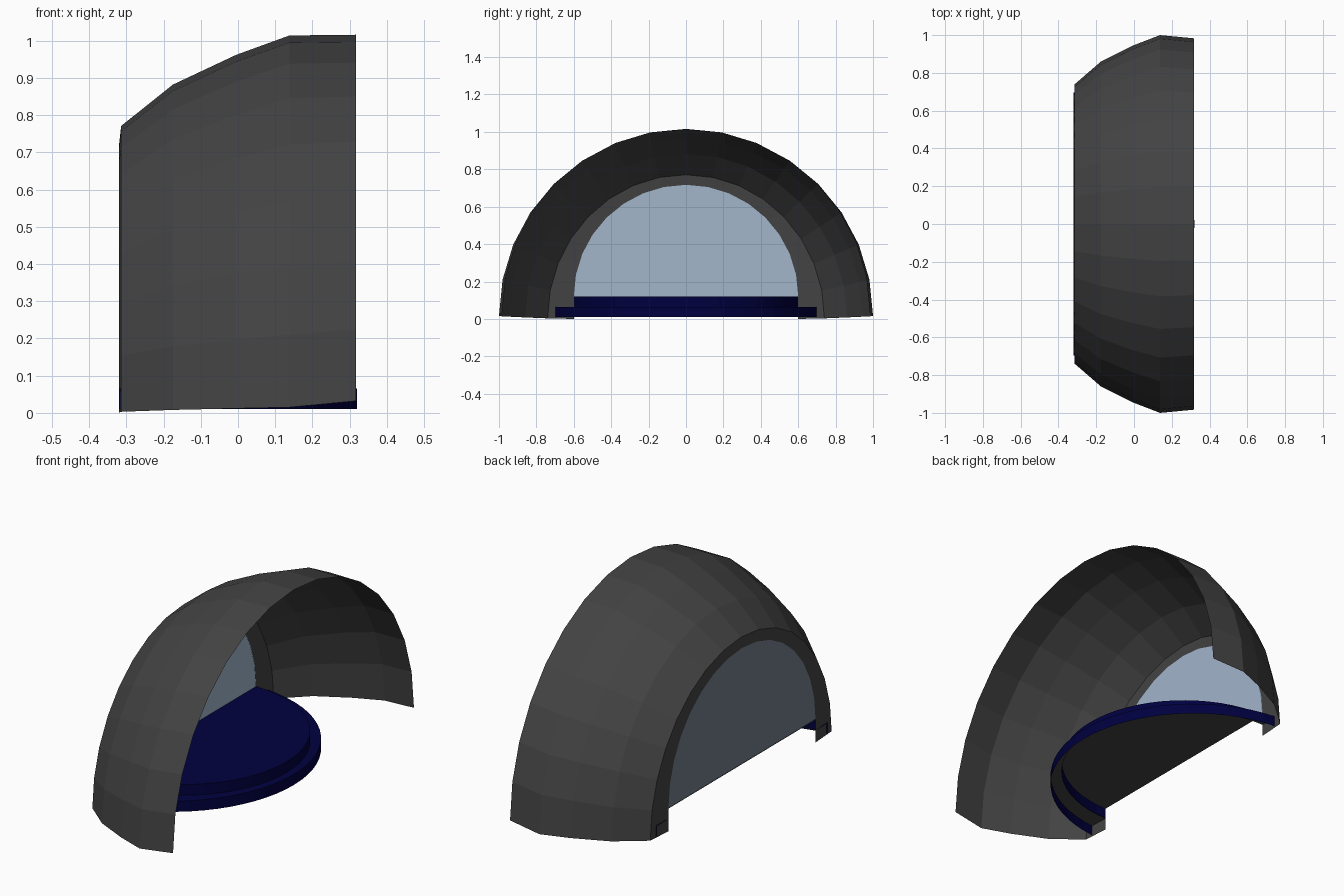
import bpy, bmesh, math

if "Cube" in bpy.data.objects:
    bpy.data.objects.remove(bpy.data.objects["Cube"])

BACK = -0.32      # plane of the back opening
SEG = 16          # facets around the arch
FLOOR_SEG = 32    # facets around the floor edge


def material(name, rgb):
    m = bpy.data.materials.new(name)
    m.diffuse_color = (*rgb, 1)
    m.use_nodes = True
    m.node_tree.nodes["Principled BSDF"].inputs["Base Color"].default_value = m.diffuse_color
    return m


shell_grey = material("dark grey", (0.056, 0.056, 0.056))
navy = material("navy blue", (0.0, 0.0, 0.051))
pane_blue = material("pale blue", (0.36, 0.465, 0.60))
pane_dark = material("slate blue", (0.17, 0.21, 0.262))


def loft(name, rows, mat, cap_first=False):
    """Skin neighbouring rows of points with quads; optionally fill the first row."""
    bm = bmesh.new()
    vs = [[bm.verts.new(p) for p in row] for row in rows]
    for a, b in zip(vs, vs[1:]):
        for i in range(len(a) - 1):
            bm.faces.new((a[i], a[i + 1], b[i + 1], b[i]))
    if cap_first:
        bm.faces.new(vs[0])
    bmesh.ops.remove_doubles(bm, verts=bm.verts, dist=1e-5)
    bmesh.ops.recalc_face_normals(bm, faces=bm.faces)
    me = bpy.data.meshes.new(name)
    bm.to_mesh(me)
    bm.free()
    me.materials.append(mat)
    ob = bpy.data.objects.new(name, me)
    bpy.context.collection.objects.link(ob)
    return ob


def arch(x, half_width, top, base):
    """Half-ellipse standing across y."""
    return [(x, half_width * math.cos(math.pi * i / SEG),
             base + (top - base) * math.sin(math.pi * i / SEG)) for i in range(SEG + 1)]


def floor_arc(cx, r, z):
    """Arc in plan, cut off at the back plane."""
    lim = math.acos((BACK - cx) / r)
    return [(cx + r * math.cos(a), r * math.sin(a), z)
            for a in (-lim + 2 * lim * i / FLOOR_SEG for i in range(FLOOR_SEG + 1))]


# Faceted half-dome shell
profile = [(-0.314, 0.740, 0.771, 0.003), (-0.175, 0.860, 0.882, 0.008),
           (-0.005, 0.945, 0.962, 0.012), (0.138, 1.0, 1.014, 0.015),
           (0.317, 0.983, 1.016, 0.032)]
loft("dome_shell", [arch(*p) for p in profile], shell_grey)

# Frame around the back opening, with straight feet below the arch
outer = arch(*profile[0])
outer = [outer[0]] + outer + [outer[-1]]
inner = [(BACK, 0.6, 0)] + arch(BACK, 0.6, 0.717, 0.12) + [(BACK, -0.6, 0)]
loft("back_frame", [outer, inner], shell_grey)

# Half-round pane filling the opening: pale inside, darker outside
loft("pane_inside", [arch(BACK + 0.004, 0.6, 0.717, 0.12)], pane_blue, cap_first=True)
loft("pane_outside", [arch(BACK, 0.6, 0.717, 0.12)], pane_dark, cap_first=True)

# Stepped floor, open underneath: raised half disc, ledge and outer rim
C = -0.38
loft("floor", [floor_arc(BACK, 0.6, 0.12), floor_arc(BACK, 0.6, 0.065),
               floor_arc(C, 0.7, 0.065), floor_arc(C, 0.7, 0.01)],
     navy, cap_first=True)

# Grey undersides of the disc and of the ledge
loft("floor_underside", [floor_arc(BACK, 0.598, 0.117)], shell_grey, cap_first=True)
loft("ledge_underside", [floor_arc(BACK, 0.6, 0.062), floor_arc(C, 0.699, 0.062)],
     shell_grey)
